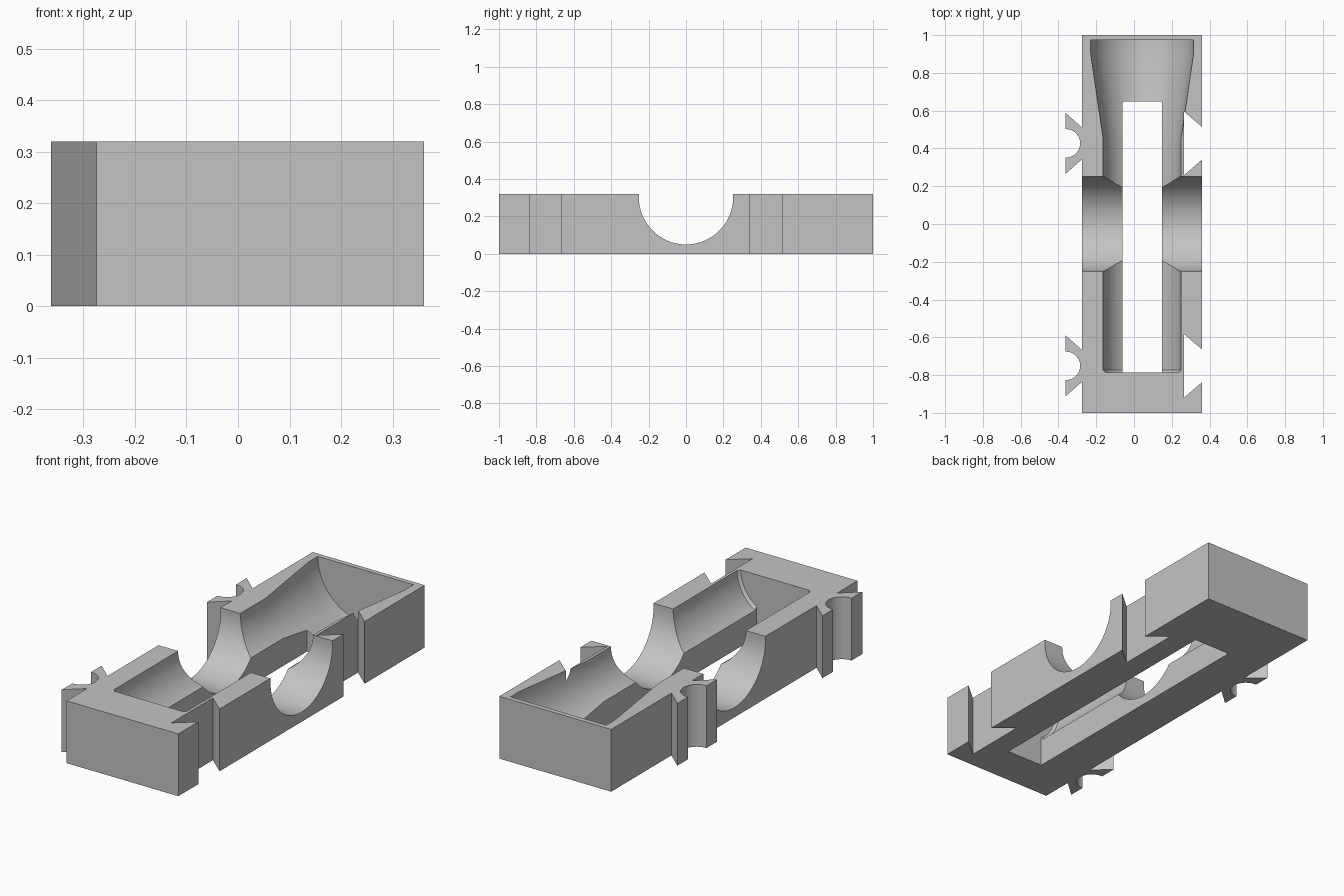
import bpy, bmesh, math

if "Cube" in bpy.data.objects:
    bpy.data.objects.remove(bpy.data.objects["Cube"])

HEIGHT = 0.32
X_LEFT, X_RIGHT = -0.275, 0.361      # main block sides
X_MID = 0.043                        # axis of the bottle-shaped cavity
JOINTS = (-0.751, 0.427)             # y of the dovetail joints

grey = bpy.data.materials.new("light grey")
grey.diffuse_color = (0.55, 0.55, 0.55, 1)
grey.use_nodes = True
grey.node_tree.nodes["Principled BSDF"].inputs["Base Color"].default_value = grey.diffuse_color


def new_object(name, bm):
    bmesh.ops.recalc_face_normals(bm, faces=bm.faces)
    mesh = bpy.data.meshes.new(name)
    bm.to_mesh(mesh)
    bm.free()
    mesh.materials.append(grey)
    obj = bpy.data.objects.new(name, mesh)
    bpy.context.collection.objects.link(obj)
    return obj


def prism(name, points, offset):
    """Extrude a closed 3D outline along an offset vector."""
    bm = bmesh.new()
    face = bm.faces.new([bm.verts.new(p) for p in points])
    top = bmesh.ops.extrude_face_region(bm, geom=[face])["geom"]
    bmesh.ops.translate(bm, vec=offset,
                        verts=[v for v in top if isinstance(v, bmesh.types.BMVert)])
    if face.is_valid and len([f for f in bm.faces if len(f.verts) == len(points)]) < 2:
        bm.faces.new([v for v in reversed(face.verts)])
    return new_object(name, bm)


def revolve_y(name, profile, x, z, segments=96):
    """Closed solid of revolution about a line parallel to y."""
    bm = bmesh.new()
    rings = []
    for r, y in profile:
        angles = [2 * math.pi * i / segments for i in range(segments)]
        rings.append([bm.verts.new((x + r * math.cos(a), y, z + r * math.sin(a)))
                      for a in angles])
    for a, b in zip(rings, rings[1:]):
        for i in range(segments):
            j = (i + 1) % segments
            bm.faces.new((a[i], a[j], b[j], b[i]))
    bm.faces.new(rings[0])
    bm.faces.new(rings[-1])
    return new_object(name, bm)


# Block outline: dovetail sockets on the right, dovetail tabs on the left
outline = [(X_LEFT, -1), (X_RIGHT, -1)]
for y in JOINTS:
    outline += [(X_RIGHT, y - 0.086), (0.265, y - 0.168),
                (0.265, y + 0.168), (X_RIGHT, y + 0.086)]
outline += [(X_RIGHT, 1), (X_LEFT, 1)]
for y in reversed(JOINTS):
    outline += [(X_LEFT, y + 0.084), (-0.363, y + 0.162)]
    # round bite in the outer face of the tab
    for i in range(25):
        a = math.radians(92 - 184 * i / 24)
        outline.append((-0.36 + 0.075 * math.cos(a), y + 0.075 * math.sin(a)))
    outline += [(-0.363, y - 0.162), (X_LEFT, y - 0.084)]
block = prism("holder_block", [(x, y, 0) for x, y in outline], (0, 0, HEIGHT))

# Cutters: bottle cavity, cross channel, floor slot
cavity = revolve_y("cavity_cutter",
                   [(0.194, -0.785), (0.207, -0.772), (0.207, 0.458),
                    (0.272, 0.90), (0.272, 0.975)], X_MID, HEIGHT)
channel = prism("channel_cutter",
                [(-0.5, 0.252 * math.cos(a), 0.302 + 0.252 * math.sin(a))
                 for a in [math.pi + math.pi * i / 48 for i in range(49)]]
                + [(-0.5, 0.252, 0.5), (-0.5, -0.252, 0.5)], (1, 0, 0))
slot = prism("slot_cutter",
             [(X_MID + dx, y, -0.1) for dx, y in
              ((-0.105, -0.785), (0.105, -0.785), (0.105, 0.648), (-0.105, 0.648))],
             (0, 0, 0.6))

bpy.context.view_layer.objects.active = block
block.select_set(True)
for cutter in (cavity, channel, slot):
    cutter.hide_render = True
    mod = block.modifiers.new(cutter.name, 'BOOLEAN')
    mod.operation = 'DIFFERENCE'
    mod.solver = 'EXACT'
    mod.object = cutter
    bpy.ops.object.modifier_apply(modifier=mod.name)
    bpy.data.objects.remove(cutter)

# Smooth the curved walls, keep the cut edges crisp
bpy.ops.object.shade_smooth_by_angle(angle=math.radians(25))
